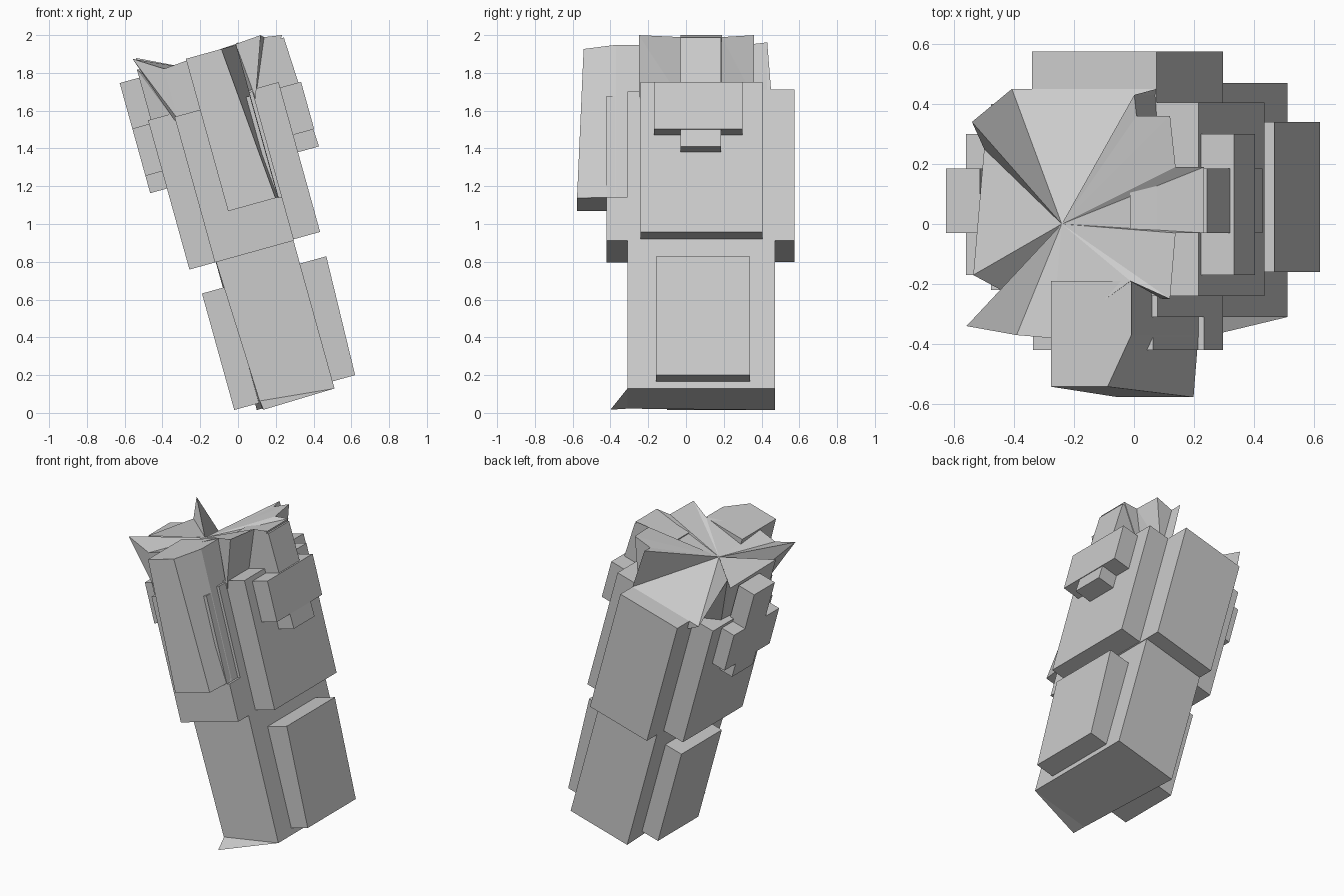
import bpy, bmesh, math
from mathutils import Matrix

if "Cube" in bpy.data.objects:
    bpy.data.objects.remove(bpy.data.objects["Cube"])

TILT = Matrix.Rotation(math.radians(-15.5), 4, 'Y')  # whole model leans to the left
stone = bpy.data.materials.new("grey_stone")
stone.diffuse_color = (0.6, 0.6, 0.6, 1)
stone.use_nodes = True
stone.node_tree.nodes["Principled BSDF"].inputs["Base Color"].default_value = stone.diffuse_color


def finish(name, bm):
    bmesh.ops.recalc_face_normals(bm, faces=bm.faces)
    me = bpy.data.meshes.new(name)
    bm.to_mesh(me)
    bm.free()
    me.transform(TILT)
    me.materials.append(stone)
    ob = bpy.data.objects.new(name, me)
    bpy.context.collection.objects.link(ob)
    return ob


def block(name, u, y, w, tweak=None):
    """Box between (min, max) pairs; tweak can reposition its corners."""
    bm = bmesh.new()
    bmesh.ops.create_cube(bm, size=1)
    for v in bm.verts:
        v.co = [r[0] if c < 0 else r[1] for c, r in zip(v.co, (u, y, w))]
        if tweak:
            tweak(v.co)
    return finish(name, bm)


def skew_shaft(co):  # front left edge of the shaft leans in at the foot
    if co.x < 0.3 and co.y < 0 and co.z < 0.4:
        co.x = 0.128


def taper_plate(co):  # right plate is slightly thicker at its top
    if co.x > 0.6 and co.z < 0.3:
        co.x = 0.651


# Lower shaft, its side plates and the pulled-out sliver at its foot
block("lower_shaft", (0.1, 0.527), (-0.31, 0.47), (-0.012, 0.85), skew_shaft)
block("lower_right_plate", (0.5, 0.672), (-0.16, 0.34), (0.027, 0.674), taper_plate)
block("lower_left_plate", (-0.015, 0.14), (-0.1, 0.32), (0.02, 0.66))
bm = bmesh.new()
foot = [bm.verts.new(p) for p in ((.128, -.31, -.012), (.527, -.31, -.012),
                                  (.135, -.40, -.02), (.128, -.31, .03))]
for a, b, c in ((0, 1, 2), (0, 1, 3), (1, 2, 3), (0, 2, 3)):
    bm.faces.new((foot[a], foot[b], foot[c]))
finish("foot_sliver", bm)

# Upper body: core with a slab on each side
block("upper_core", (0.1, 0.53), (-0.31, 0.46), (0.8, 1.62))
block("right_slab", (0.4, 0.675), (-0.24, 0.405), (0.807, 1.63))
block("left_slab", (-0.045, 0.2), (-0.22, 0.4), (0.8, 1.62))
block("back_slab", (0.1, 0.53), (0.3, 0.575), (0.8, 1.63))
block("front_slab", (0.095, 0.51), (-0.42, -0.2), (0.8, 1.6))
block("front_slab_foot", (0.3, 0.53), (-0.42, -0.2), (0.8, 1.04))


def taper_front(co):  # raised front panel narrows toward its outer face
    if co.y < -0.5:
        if co.x > 0.3:
            co.x = 0.43 if co.z > 1.5 else 0.495
        if co.z > 1.5:
            co.y += 0.035


block("front_panel", (0.235, 0.512), (-0.577, -0.37), (1.043, 1.88), taper_front)
block("front_panel_back", (0.235, 0.512), (-0.37, -0.19), (1.043, 1.88))


def slope_fin(co):  # outer top edge of a fin upright leans in
    if co.z > 1.8 and co.x > 0.6:
        co.x = 0.765


# Cross-shaped fins on both sides
for side, inner, outer in (("right", 0.5, 0.79), ("left", -0.02, -0.137)):
    u = (min(inner, outer), max(inner, outer))
    block(side + "_fin_upright", u, (-0.03, 0.185), (1.245, 1.85), slope_fin)
    block(side + "_fin_arm", u, (-0.17, 0.3), (1.34, 1.6))

# Jagged crown: rim points around a centre, with walls down to the core
rim = [(.65, -.25, 1.895), (.665, -.03, 1.88), (.76, -.03, 1.865),
       (.76, .19, 1.865), (.665, .19, 1.88), (.65, .36, 1.895),
       (.53, .36, 1.88), (.525, .43, 1.89), (.53, .45, 1.63),
       (.03, .45, 1.63), (-.018, .34, 1.955), (-.005, .25, 1.85),
       (-.03, -.17, 1.895), (.04, -.22, 1.80), (-.037, -.34, 1.955),
       (.11, -.37, 1.86), (.235, -.38, 1.87), (.51, -.19, 1.885)]
bm = bmesh.new()
top = [bm.verts.new(p) for p in rim]
low = []
for u, y, w in rim:
    left = -0.045 if -0.2 < y < 0.3 else 0.09
    low.append(bm.verts.new((min(max(u, left), 0.535), min(max(y, -0.4), 0.45), 1.58)))
centre = bm.verts.new((0.255, 0, 1.82))
base = bm.verts.new((0.255, 0, 1.58))
for i in range(len(rim)):
    j = (i + 1) % len(rim)
    bm.faces.new((centre, top[i], top[j]))
    bm.faces.new((top[i], low[i], low[j]))
    bm.faces.new((top[i], low[j], top[j]))
    bm.faces.new((base, low[j], low[i]))
bmesh.ops.remove_doubles(bm, verts=bm.verts, dist=0.0005)
finish("jagged_crown", bm)
